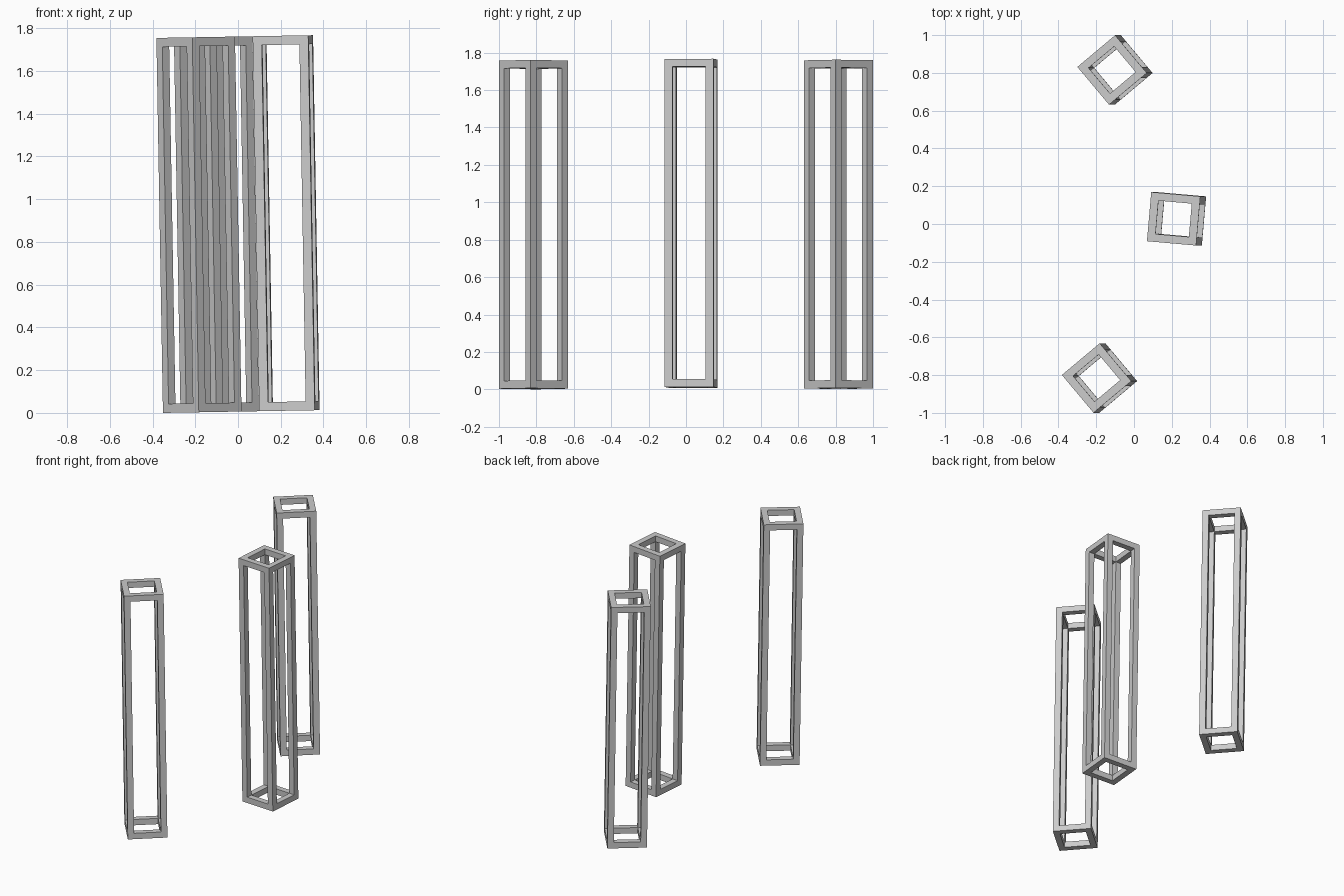
import bpy, bmesh
from math import radians
from mathutils import Matrix, Vector

if "Cube" in bpy.data.objects:
    bpy.data.objects.remove(bpy.data.objects["Cube"])

SIDE, HEIGHT, BAR = 0.261, 1.755, 0.042

# whole group leans slightly towards -x
LEAN = Matrix.Rotation(radians(-1), 4, 'Y')


def open_frame(name, x, y, turn):
    """Tall box frame made of square bars, open on all six sides."""
    bm = bmesh.new()
    bmesh.ops.create_cube(bm, size=1)
    bmesh.ops.scale(bm, vec=(SIDE, SIDE, HEIGHT), verts=bm.verts)
    bm.normal_update()
    # border each face, push the panels in by one bar, then open them
    panels = bm.faces[:]
    bmesh.ops.inset_individual(bm, faces=panels, thickness=BAR, use_even_offset=True)
    panels = bmesh.ops.extrude_discrete_faces(bm, faces=panels)["faces"]
    for f in panels:
        f.normal_update()
        bmesh.ops.translate(bm, vec=f.normal * -BAR, verts=f.verts[:])
    bmesh.ops.delete(bm, geom=panels, context='FACES')
    bmesh.ops.remove_doubles(bm, verts=bm.verts[:], dist=0.001)
    bmesh.ops.recalc_face_normals(bm, faces=bm.faces[:])
    place = (LEAN @ Matrix.Translation((x, y, HEIGHT / 2))
             @ Matrix.Rotation(radians(turn), 4, 'Z'))
    bm.transform(place)
    mesh = bpy.data.meshes.new(name)
    bm.to_mesh(mesh)
    bm.free()
    obj = bpy.data.objects.new(name, mesh)
    bpy.context.collection.objects.link(obj)
    return obj


frames = [
    open_frame("middle_frame", 0.238, 0.028, -5),
    open_frame("back_frame", -0.088, 0.816, 40),
    open_frame("front_frame", -0.170, -0.815, 40),
]

# rest the group on the ground and centre it
pts = [v.co for o in frames for v in o.data.vertices]
lo = Vector([min(p[i] for p in pts) for i in range(3)])
hi = Vector([max(p[i] for p in pts) for i in range(3)])
shift = Matrix.Translation((-(lo.x + hi.x) / 2, -(lo.y + hi.y) / 2, -lo.z))
for o in frames:
    o.data.transform(shift)
